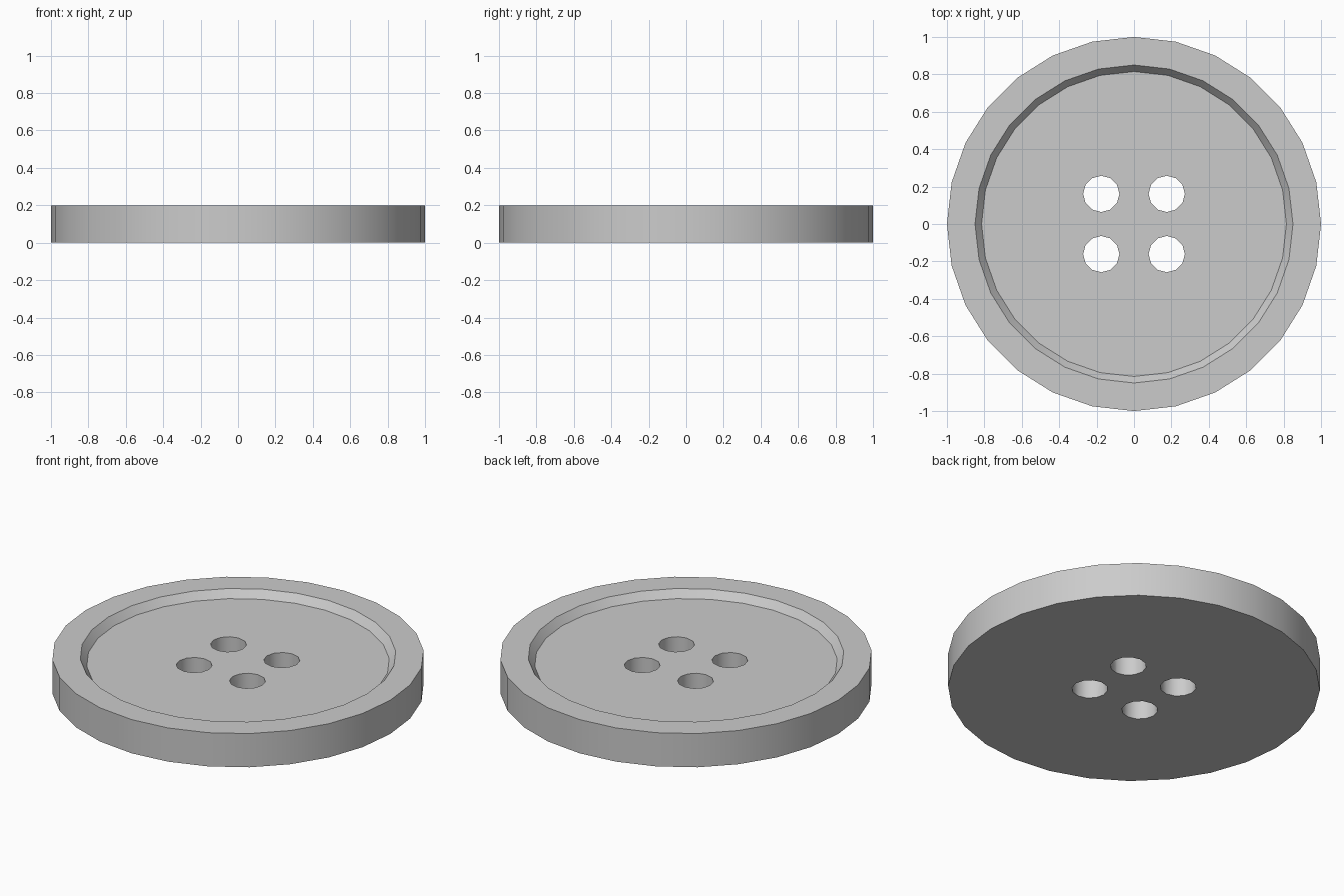
import bpy, math

if "Cube" in bpy.data.objects:
    bpy.data.objects.remove(bpy.data.objects["Cube"])

SIDES = 28


def lathe(name, profile, sides):
    """Closed solid from (radius, z) rings, capped at both ends."""
    verts = [(r * math.sin(2 * math.pi * i / sides),
              r * math.cos(2 * math.pi * i / sides), z)
             for r, z in profile for i in range(sides)]
    faces = [(k * sides + i, k * sides + (i + 1) % sides,
              (k + 1) * sides + (i + 1) % sides, (k + 1) * sides + i)
             for k in range(len(profile) - 1) for i in range(sides)]
    faces = [f[::-1] for f in faces]
    last = (len(profile) - 1) * sides
    faces.append(tuple(range(sides)))
    faces.append(tuple(last + i for i in reversed(range(sides))))
    mesh = bpy.data.meshes.new(name)
    mesh.from_pydata(verts, [], faces)
    obj = bpy.data.objects.new(name, mesh)
    bpy.context.collection.objects.link(obj)
    return obj


# Button disc: flat back, upright edge, raised rim, sloped step to the recessed face
button = lathe("button", [(1, 0), (1, 0.2), (0.85, 0.2), (0.815, 0.156)], SIDES)

# Four thread holes
bpy.context.view_layer.objects.active = button
button.select_set(True)
for sx in (-1, 1):
    for sy in (-1, 1):
        cutter = lathe("hole_cutter", [(0.097, -0.1), (0.097, 0.3)], 12)
        cutter.location = (sx * 0.175, sy * 0.161, 0)
        cutter.hide_render = True
        mod = button.modifiers.new("thread_hole", 'BOOLEAN')
        mod.operation = 'DIFFERENCE'
        mod.solver = 'EXACT'
        mod.object = cutter
        bpy.context.view_layer.update()
        bpy.ops.object.modifier_apply(modifier=mod.name)
        bpy.data.objects.remove(cutter)

# Smooth walls, crisp rims
bpy.ops.object.shade_smooth_by_angle(angle=math.radians(35))
